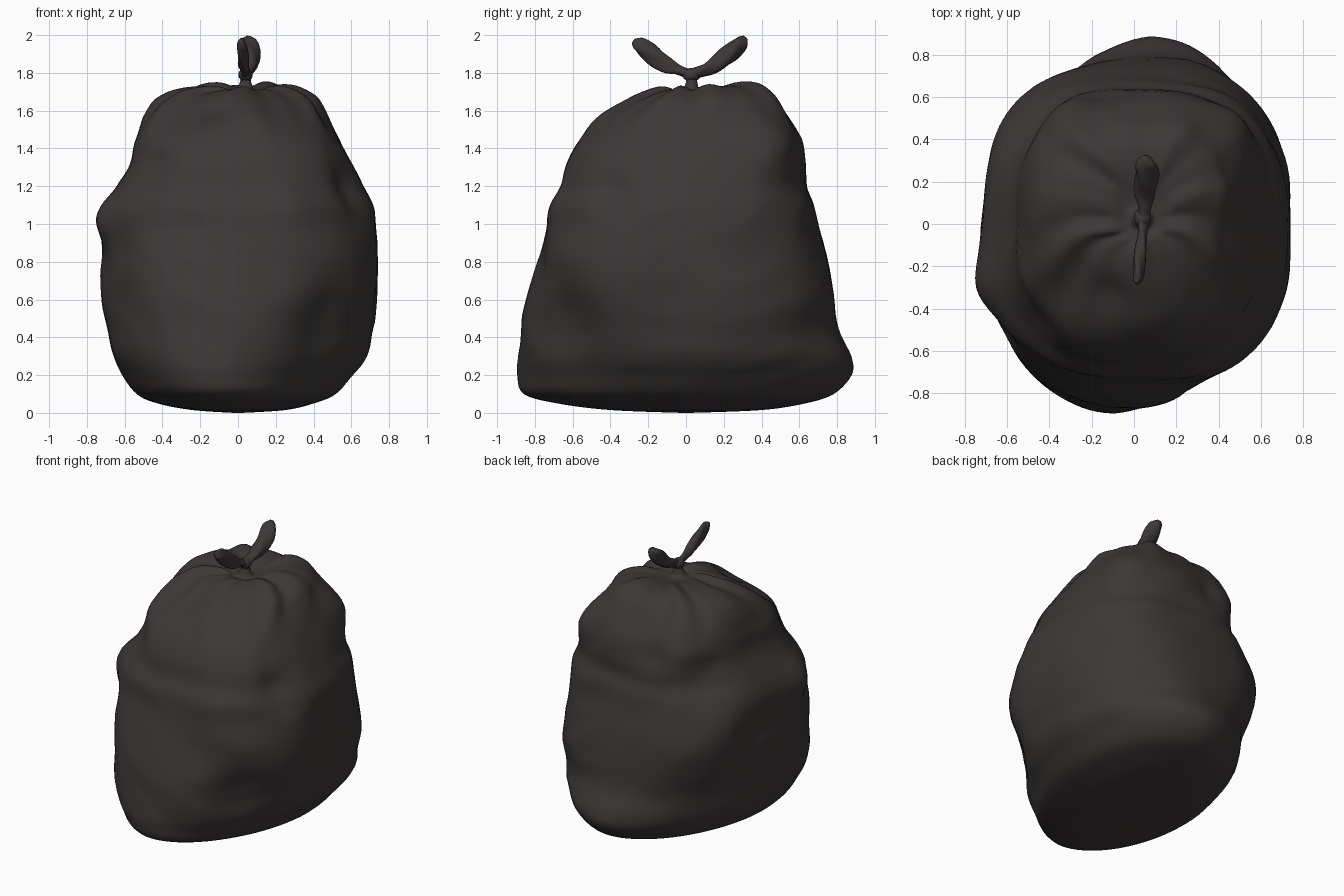
import bpy, bmesh, math
from mathutils import Vector, noise

cube = bpy.data.objects.get("Cube")
if cube:
    bpy.data.objects.remove(cube)

plastic = bpy.data.materials.new("charcoal plastic")
plastic.use_nodes = True
colour = (0.046, 0.039, 0.038, 1)
plastic.diffuse_color = colour
bsdf = plastic.node_tree.nodes["Principled BSDF"]
bsdf.inputs["Base Color"].default_value = colour
bsdf.inputs["Roughness"].default_value = 0.6


def spline(rows, steps):
    """Catmull-Rom interpolation through rows of numbers."""
    rows = [Vector(r) for r in rows]
    out = []
    for i in range(len(rows) - 1):
        a, b, c = rows[max(i - 1, 0)], rows[i], rows[i + 1]
        d = rows[min(i + 2, len(rows) - 1)]
        for s in range(steps):
            t = s / steps
            out.append(b + (c - a) * (t / 2) + (a * 2 - b * 5 + c * 4 - d) * (t * t / 2)
                       + (b * 3 - a - c * 3 + d) * (t ** 3 / 2))
    return out + [rows[-1]]


def loft(name, rings):
    """Skin closed rings of points and cap both ends."""
    bm = bmesh.new()
    loops = [[bm.verts.new(p) for p in ring] for ring in rings]
    n = len(loops[0])
    for low, high in zip(loops, loops[1:]):
        for k in range(n):
            bm.faces.new((low[k], low[(k + 1) % n], high[(k + 1) % n], high[k]))
    bm.faces.new(loops[0][::-1])
    bm.faces.new(loops[-1])
    bmesh.ops.recalc_face_normals(bm, faces=bm.faces)
    mesh = bpy.data.meshes.new(name)
    bm.to_mesh(mesh)
    bm.free()
    obj = bpy.data.objects.new(name, mesh)
    bpy.context.collection.objects.link(obj)
    mesh.materials.append(plastic)
    mesh.shade_smooth()
    return obj


def ramp(v, a, b):
    t = min(max((v - a) / (b - a), 0), 1)
    return t * t * (3 - 2 * t)


# Sack outline: height, right, left, front and back reach
outline = [
    (0, -.02, .02, -.02, .02), (.015, -.24, .25, -.4, .4), (.05, -.42, .4, -.68, .63),
    (.1, -.53, .52, -.86, .78), (.2, -.61, .61, -.9, .87), (.3, -.65, .68, -.9, .87),
    (.45, -.67, .72, -.875, .81), (.62, -.71, .75, -.84, .79), (.8, -.73, .74, -.78, .76),
    (.98, -.73, .73, -.72, .71), (1.1, -.69, .71, -.7, .68), (1.2, -.63, .66, -.65, .64),
    (1.32, -.58, .6, -.62, .64), (1.45, -.55, .53, -.55, .62), (1.58, -.49, .46, -.42, .53),
    (1.66, -.42, .41, -.3, .46), (1.71, -.3, .3, -.17, .37), (1.72, -.12, .18, -.09, .24),
    (1.7, -.03, .1, -.03, .09), (1.75, .01, .07, 0, .06), (1.8, .01, .07, 0, .06),
]

# Broad bulges and dents: centre, size, push (negative is a dent)
lumps = [
    ((-.72, -.28, 1.05), .15, .05), ((-.5, -.5, 1.35), .16, -.05), ((-.62, -.5, .9), .12, -.03),
    ((-.6, -.5, .6), .18, -.03), ((.25, -.65, 1.05), .18, .025), ((.58, -.4, 1.15), .14, -.06),
    ((.66, -.3, .85), .13, .02), ((.45, -.62, .5), .22, -.085), ((.2, -.72, .72), .14, -.03),
    ((.48, .46, 1.45), .17, .055), ((.6, .5, .8), .3, -.055), ((.45, .72, .4), .2, -.03),
    ((-.5, .5, 1.25), .22, -.055), ((-.72, .2, .85), .2, -.03), ((-.15, .62, 1.4), .12, -.04),
    ((-.35, -.35, 1.65), .14, -.04), ((-.1, -.35, 1.6), .1, -.04), ((.1, -.4, 1.55), .12, .03),
]

SIDES = 112
rings = []
for z, right, left, front, back in spline(outline, 5):
    power = 1.85 + .95 * ramp(z, .15, .9) - .5 * ramp(z, 1.4, 1.7)
    gather = ramp(z, 1.4, 1.68) * ramp(left - right, .1, .4)
    body = ramp(z, .03, .3) * ramp(left - right, .1, .6)
    ring = []
    for k in range(SIDES):
        a = math.tau * k / SIDES
        c, s = math.cos(a), math.sin(a)
        mx, my = (right + left) / 2, (front + back) / 2
        x = mx + (left - right) / 2 * math.copysign(abs(c) ** (2 / power), c)
        y = my + (back - front) / 2 * math.copysign(abs(s) ** (2 / power), s)
        x += .1 * y * (1 - ramp(z, .3, .9))
        p = Vector((x, y, z))
        out = Vector((c, s, .35 * gather))
        # Soft slanted wrinkles over the body
        slant = Vector((x * 1.8 + z * .6, y * 1.8 - z * .5, z * 2.4 + x * .8))
        push = .025 * noise.noise(slant) + .015 * (.5 - abs(noise.noise(slant * 1.7))) - .005
        push *= body
        for centre, size, amount in lumps:
            push += amount * math.exp(-((p - Vector(centre)).length / size) ** 2)
        # Pleats gathered towards the neck
        pleat = math.sin(7 * a + .8 * math.sin(2 * a)) + .6 * math.sin(12 * a + 1)
        push += .009 * gather * pleat
        p += out * push
        # The top rises towards the back
        p.z += gather * (.006 * pleat + .06 * y)
        ring.append(p)
    rings.append(ring)
loft("sack", rings)


# Tied ears: path of (x, y, z, half width across, half thickness)
def ear(name, path):
    pts = spline(path, 6)
    rings = []
    for i, row in enumerate(pts):
        centre = Vector(row[:3])
        tangent = Vector(pts[min(i + 1, len(pts) - 1)][:3]) - Vector(pts[max(i - 1, 0)][:3])
        across = Vector((1, 0, 0))
        normal = tangent.cross(across).normalized()
        ring = []
        for k in range(20):
            a = math.tau * k / 20
            crinkle = 1 + .12 * math.sin(3 * a + i * .4)
            ring.append(centre + across * row[3] * math.cos(a) * crinkle
                        + normal * row[4] * math.sin(a) * crinkle)
        rings.append(ring)
    loft(name, rings)


ear("back_ear", [
    (.04, .0, 1.78, .03, .03), (.05, .08, 1.81, .03, .03), (.055, .15, 1.84, .05, .04),
    (.06, .23, 1.9, .055, .048), (.055, .29, 1.96, .045, .038), (.05, .315, 1.99, .012, .012),
])
ear("front_ear", [
    (.04, .06, 1.78, .03, .03), (.04, -.03, 1.81, .022, .025), (.035, -.1, 1.84, .026, .042),
    (.025, -.18, 1.9, .028, .05), (.02, -.25, 1.95, .024, .038), (.015, -.28, 1.97, .01, .012),
])

# Knot wrapped round the neck
bpy.ops.mesh.primitive_uv_sphere_add(segments=20, ring_count=12, radius=.045, location=(.04, .03, 1.79))
knot = bpy.context.object
knot.name = "knot"
knot.scale = (.85, 1.1, .8)
knot.data.materials.append(plastic)
knot.data.shade_smooth()
